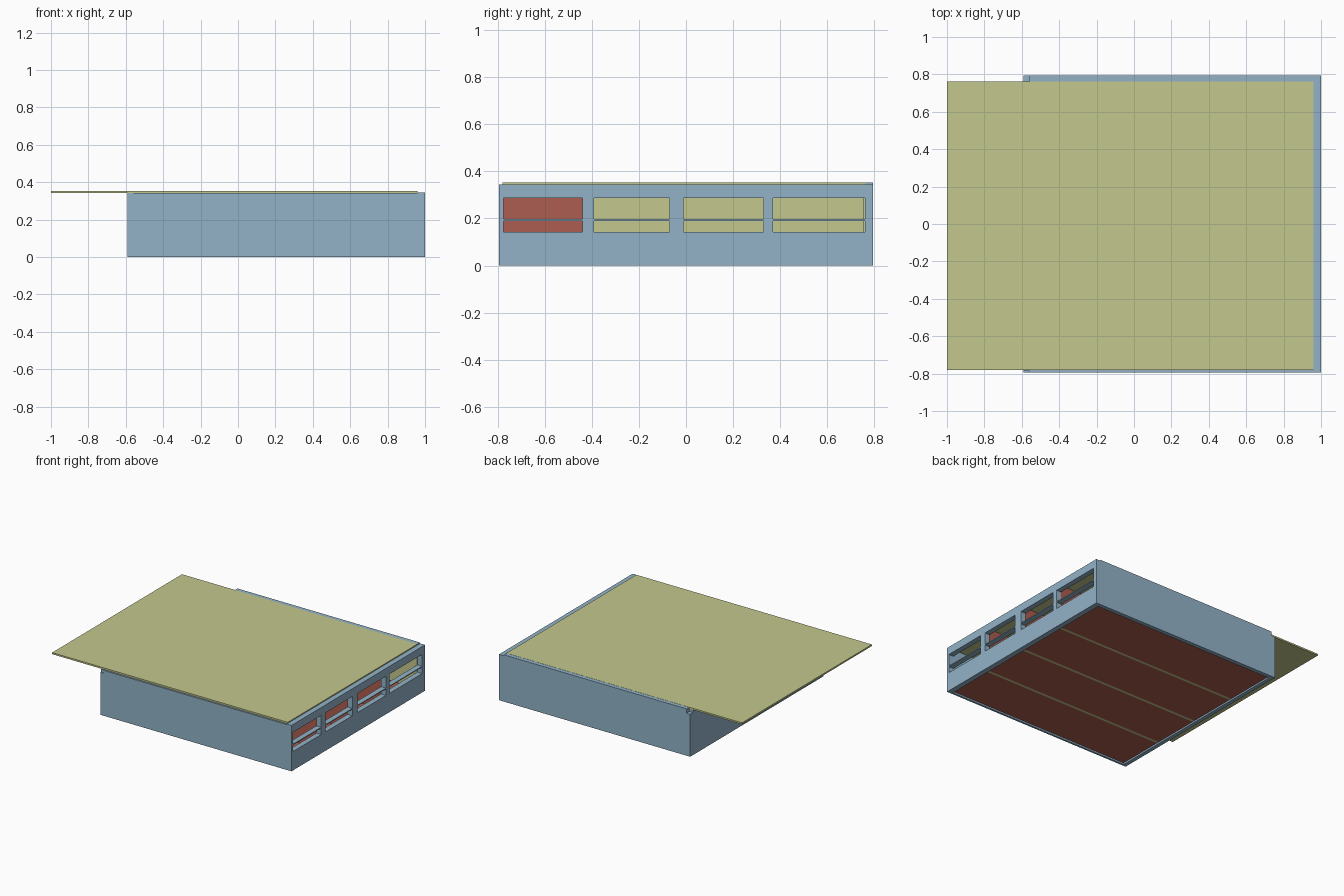
import bpy

if "Cube" in bpy.data.objects:
    bpy.data.objects.remove(bpy.data.objects["Cube"])


def material(name, rgb):
    m = bpy.data.materials.new(name)
    m.diffuse_color = (*rgb, 1)
    m.use_nodes = True
    m.node_tree.nodes["Principled BSDF"].inputs["Base Color"].default_value = m.diffuse_color
    return m


BLUE = material("painted_blue", (0.29, 0.45, 0.58))
OLIVE = material("olive_panel", (0.55, 0.58, 0.27))
RED = material("red_lining", (0.42, 0.11, 0.08))


def box(name, x, y, z, mat=None):
    """Box given by its (min, max) range on each axis."""
    bpy.ops.mesh.primitive_cube_add(size=1, location=[(a + b) / 2 for a, b in (x, y, z)])
    o = bpy.context.object
    o.name = name
    o.scale = [b - a for a, b in (x, y, z)]
    bpy.ops.object.transform_apply(location=False, rotation=False, scale=True)
    if mat:
        o.data.materials.append(mat)
    return o


def cut(target, name, x, y, z):
    """Subtract a box from the target."""
    c = box(name, x, y, z)
    mod = target.modifiers.new(name, 'BOOLEAN')
    mod.operation = 'DIFFERENCE'
    mod.solver = 'EXACT'
    mod.object = c
    bpy.context.view_layer.objects.active = target
    bpy.ops.object.modifier_apply(modifier=name)
    bpy.data.objects.remove(c)


X0, X1, Y = -0.59, 1.0, 0.793
windows = [(-0.775, -0.44), (-0.39, -0.07), (-0.01, 0.33), (0.37, 0.76)]
dividers = [-0.415, -0.035, 0.355]

# Case: open frame of four walls
case = box("case", (X0, X1), (-Y, Y), (0, 0.352), BLUE)
cut(case, "cavity", (X0 + 0.03, 0.96), (-0.778, 0.762), (-0.1, 0.5))

# Lid groove, open towards the left end, and lowered right end
cut(case, "lid_groove", (-1, 0.96), (-0.9, 0.762), (0.341, 0.5))
cut(case, "end_top", (0.96, 1.1), (-0.9, 0.9), (0.345, 0.5))

# Small corner notches at the left end
cut(case, "back_notch", (-0.7, -0.56), (0.76, 0.9), (0.32, 0.5))
cut(case, "front_notch", (-0.7, -0.56), (-0.9, -0.787), (0.32, 0.5))

# Window pairs in the right wall
for y in windows:
    for z in ((0.142, 0.19), (0.197, 0.286)):
        cut(case, "window", (0.9, 1.1), y, z)

# Sliding lid, pulled part way out
box("lid", (-1, 0.96), (-0.78, 0.762), (0.341, 0.353), OLIVE)

# Compartment floors, end linings and dividers
edges = [-0.778] + dividers + [0.762]
for i in range(4):
    lo = edges[i] + (0.01 if i else 0)
    hi = edges[i + 1] - (0.01 if i < 3 else 0)
    box("compartment_floor", (X0 + 0.03, 0.96), (lo, hi), (0.012, 0.022), RED)
    box("end_lining", (X0 + 0.03, X0 + 0.04), (lo, hi), (0.022, 0.341), OLIVE if i else RED)
for y in dividers:
    box("divider", (X0 + 0.03, 0.96), (y - 0.01, y + 0.01), (0.022, 0.341), RED)
    box("divider_foot", (X0 + 0.03, 0.96), (y - 0.01, y + 0.01), (0.012, 0.022), OLIVE)

# Lining along the back wall
box("back_lining", (X0 + 0.04, 0.96), (0.754, 0.762), (0.022, 0.341), OLIVE)
